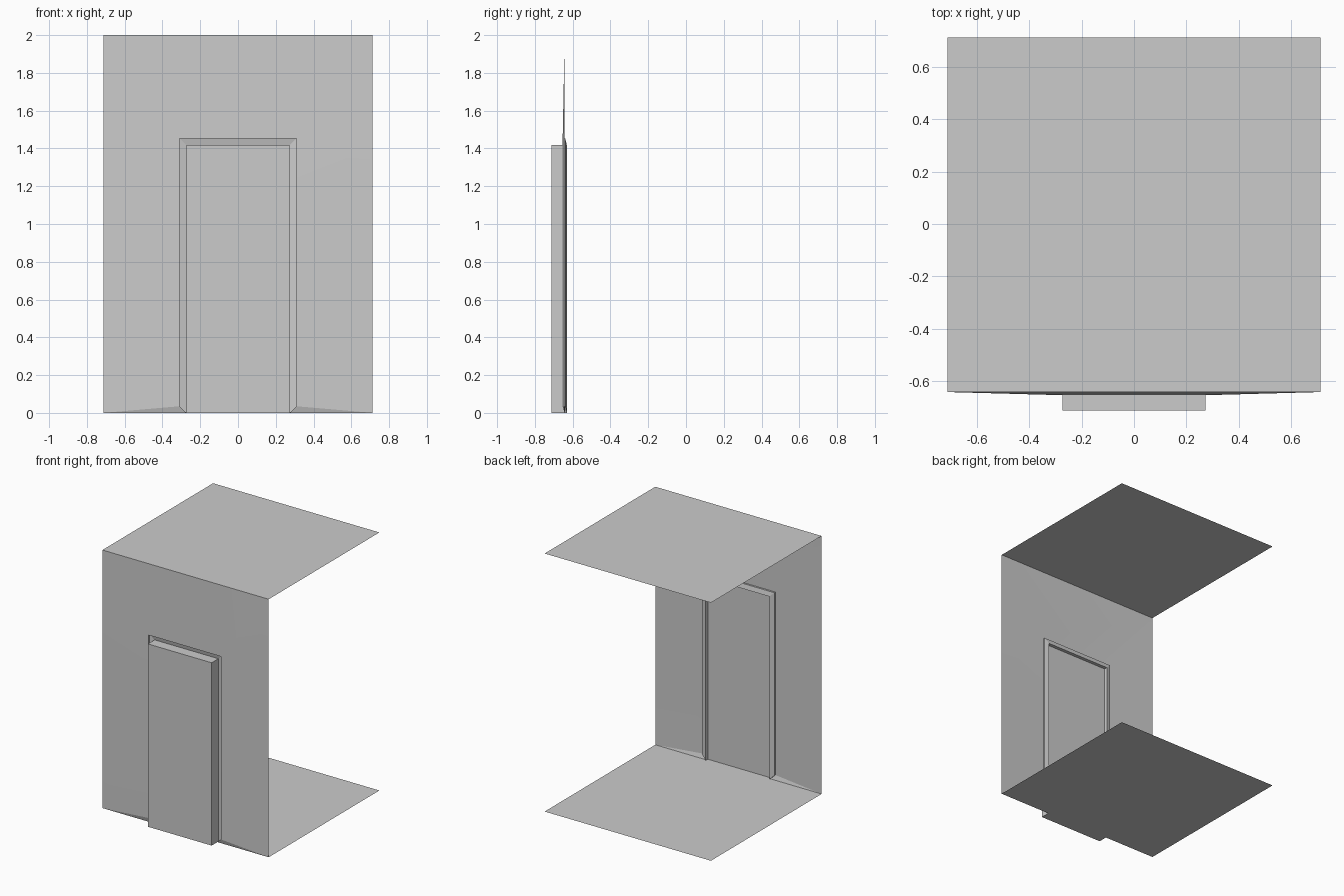
import bpy
import math

if "Cube" in bpy.data.objects:
    bpy.data.objects.remove(bpy.data.objects["Cube"])

W, H = 0.713, 2.0            # half width and height of the cabin
WALL, BACK = -0.642, 0.713   # wall plane and open rear edge
DOOR_Y, INNER_Y = -0.713, -0.657  # outer and inner door faces
DW, DH = 0.273, 1.417        # half width and height of the doorway
FW, FH, FB = 0.31, 1.453, 0.035  # outer edge of the door frame


def arch(half, bottom, top, y):
    """Open upside-down U outline: left foot, up, across, right foot."""
    return [(-half, y, bottom), (-half, y, top), (half, y, top), (half, y, bottom)]


def mesh_object(name, verts, faces):
    me = bpy.data.meshes.new(name)
    me.from_pydata(verts, [], faces)
    me.validate()
    ob = bpy.data.objects.new(name, me)
    bpy.context.collection.objects.link(ob)
    return ob


def bridge(name, a, b, extra_verts=(), extra_faces=()):
    """Skin two arches together, plus optional closing faces."""
    faces = [(i, i + 1, i + 5, i + 4) for i in range(3)]
    return mesh_object(name, a + b + list(extra_verts), faces + list(extra_faces))


def slab(name, half, y0, y1, z):
    return mesh_object(name, [(-half, y0, z), (half, y0, z), (half, y1, z), (-half, y1, z)],
                       [(0, 1, 2, 3)])


# Floor and ceiling sheets
slab("floor", W, WALL, BACK, 0)
slab("ceiling", W, WALL, BACK, H)

# Wall dished gently outward to the frame, with slanted feet
outer = arch(W, 0, H, WALL)
rim = arch(FW, FB, FH, -0.653)
feet = [(-DW, WALL, 0), (DW, WALL, 0)]
wall = bridge("front_wall", outer, rim, feet, [(0, 4, 8), (3, 9, 7)])
bpy.context.view_layer.objects.active = wall
wall.select_set(True)
bpy.ops.object.shade_smooth_by_angle(angle=math.radians(10))

# Door frame: small step, then a bevelled face to the doorway
step = arch(FW, FB, FH, -0.639)
opening = arch(DW, 0, DH, -0.631)
bridge("frame_step", rim, step, feet, [(0, 4, 8), (3, 9, 7)])
bridge("frame_face", step, opening)

# Recess sides and top, outer and inner door faces, sill
door = arch(DW, 0, DH, DOOR_Y)
bridge("door_recess", opening, door)
mesh_object("door_outer_panel", door, [(0, 3, 2, 1)])
mesh_object("door_inner_panel", arch(DW, 0, DH, INNER_Y), [(0, 1, 2, 3)])
slab("door_sill", DW, DOOR_Y, WALL, 0)
